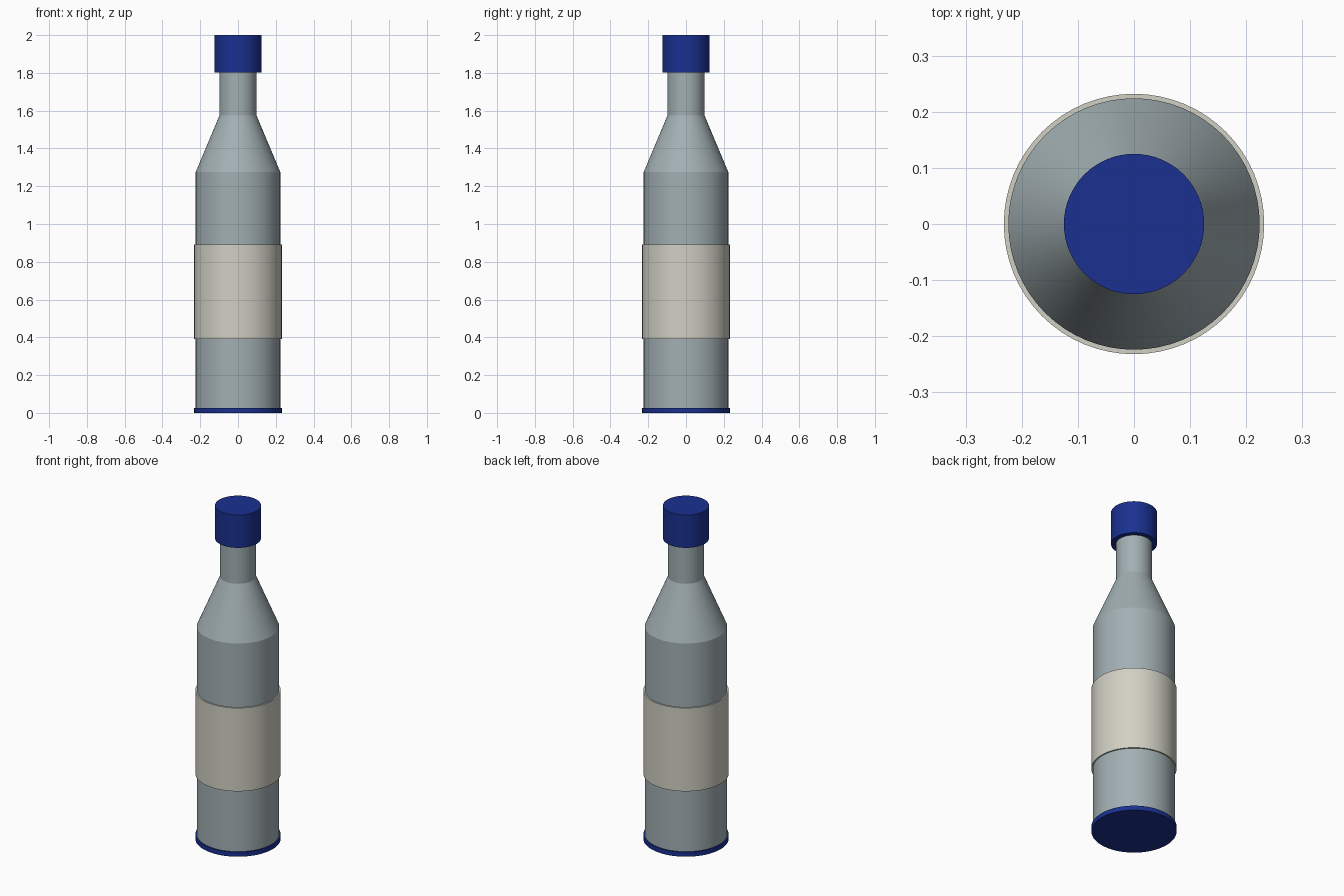
import bpy, bmesh, math

if "Cube" in bpy.data.objects:
    bpy.data.objects.remove(bpy.data.objects["Cube"])

SEGMENTS = 64

def material(name, rgb):
    m = bpy.data.materials.new(name)
    m.diffuse_color = (*rgb, 1)
    m.use_nodes = True
    m.node_tree.nodes["Principled BSDF"].inputs["Base Color"].default_value = m.diffuse_color
    return m

def lathe(name, profile, mat, closed=False):
    """Spin (radius, z) points around the z axis; radius 0 makes a pole."""
    bm = bmesh.new()
    verts = [bm.verts.new((r, 0, z)) for r, z in profile]
    pairs = list(zip(verts, verts[1:]))
    if closed:
        pairs.append((verts[-1], verts[0]))
    edges = [bm.edges.new(p) for p in pairs]
    bmesh.ops.spin(bm, geom=verts + edges, cent=(0, 0, 0), axis=(0, 0, 1),
                   angle=math.tau, steps=SEGMENTS, use_merge=True)
    bmesh.ops.remove_doubles(bm, verts=bm.verts, dist=1e-5)
    bmesh.ops.recalc_face_normals(bm, faces=bm.faces)
    mesh = bpy.data.meshes.new(name)
    bm.to_mesh(mesh)
    bm.free()
    obj = bpy.data.objects.new(name, mesh)
    bpy.context.collection.objects.link(obj)
    mesh.materials.append(mat)
    bpy.ops.object.select_all(action='DESELECT')
    obj.select_set(True)
    bpy.context.view_layer.objects.active = obj
    bpy.ops.object.shade_smooth_by_angle(angle=math.radians(20))
    return obj

def disc_cylinder(name, r, z0, z1, mat):
    return lathe(name, [(0, z0), (r, z0), (r, z1), (0, z1)], mat)

glass = material("glass", (0.36, 0.43, 0.45))
blue = material("blue", (0.01, 0.03, 0.28))
paper = material("paper", (0.64, 0.63, 0.55))

# Bottle body with sloped shoulder and neck, ending inside the cap
lathe("bottle_body", [(0, 0.004), (0.224, 0.004), (0.224, 1.275), (0.098, 1.575),
                      (0.098, 1.85), (0, 1.85)], glass)

# Wrap-around label sleeve
lathe("label", [(0.22, 0.392), (0.232, 0.392), (0.232, 0.892), (0.22, 0.892)],
      paper, closed=True)

# Base disc and screw cap
disc_cylinder("base_disc", 0.232, 0.0, 0.027, blue)
disc_cylinder("cap", 0.125, 1.803, 2.0, blue)
